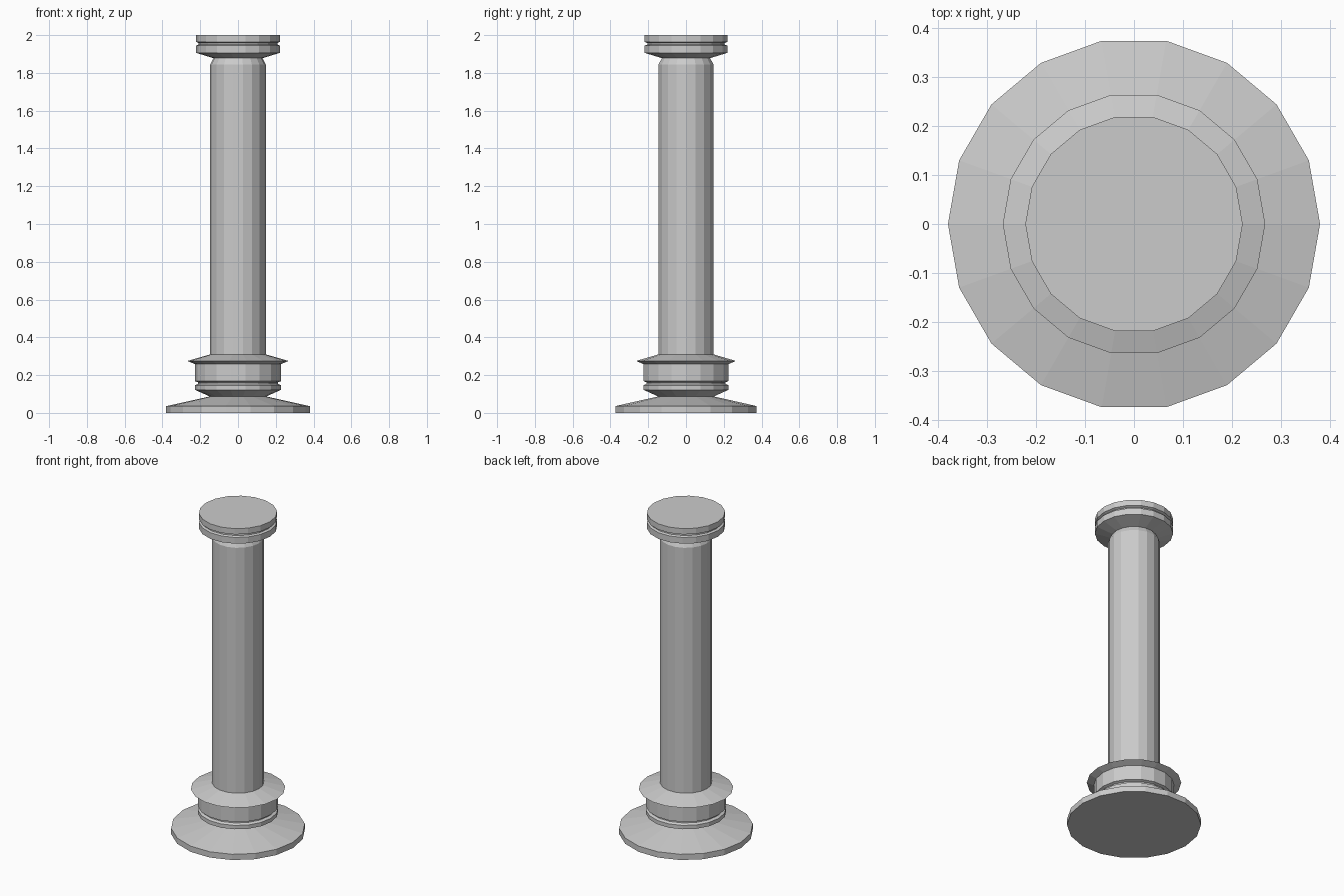
import bpy, bmesh
from math import sin, cos, tau

if "Cube" in bpy.data.objects:
    bpy.data.objects.remove(bpy.data.objects["Cube"])

SIDES = 18


def lathe(name, profile, cap_bottom=False, cap_top=False):
    """Spin (radius, height) points around z into a flat-faced part."""
    bm = bmesh.new()
    rings = [[bm.verts.new((r * cos(tau * i / SIDES), r * sin(tau * i / SIDES), z))
              for i in range(SIDES)] for r, z in profile]
    for low, high in zip(rings, rings[1:]):
        for i in range(SIDES):
            j = (i + 1) % SIDES
            bm.faces.new((low[i], low[j], high[j], high[i]))
    if cap_bottom:
        bm.faces.new(rings[0][::-1])
    if cap_top:
        bm.faces.new(rings[-1])
    mesh = bpy.data.meshes.new(name)
    bm.to_mesh(mesh)
    bm.free()
    obj = bpy.data.objects.new(name, mesh)
    bpy.context.collection.objects.link(obj)
    return obj


# Wide foot with sloping top
lathe("foot", [(0.38, 0), (0.38, 0.036), (0.15, 0.087)], cap_bottom=True)

# Grooved drum above the foot
lathe("base_drum", [(0.15, 0.087), (0.228, 0.122), (0.228, 0.146), (0.212, 0.154),
                    (0.212, 0.162), (0.228, 0.168), (0.228, 0.258)])

# Sharp-edged collar around the bottom of the shaft
lathe("collar", [(0.228, 0.258), (0.268, 0.275), (0.147, 0.31)])

# Shaft, narrowing at the neck
lathe("shaft", [(0.147, 0.31), (0.147, 1.845), (0.13, 1.878)])

# Grooved capital
lathe("capital", [(0.13, 1.878), (0.222, 1.906), (0.222, 1.945), (0.208, 1.95),
                  (0.208, 1.958), (0.222, 1.964), (0.222, 2.0)], cap_top=True)
